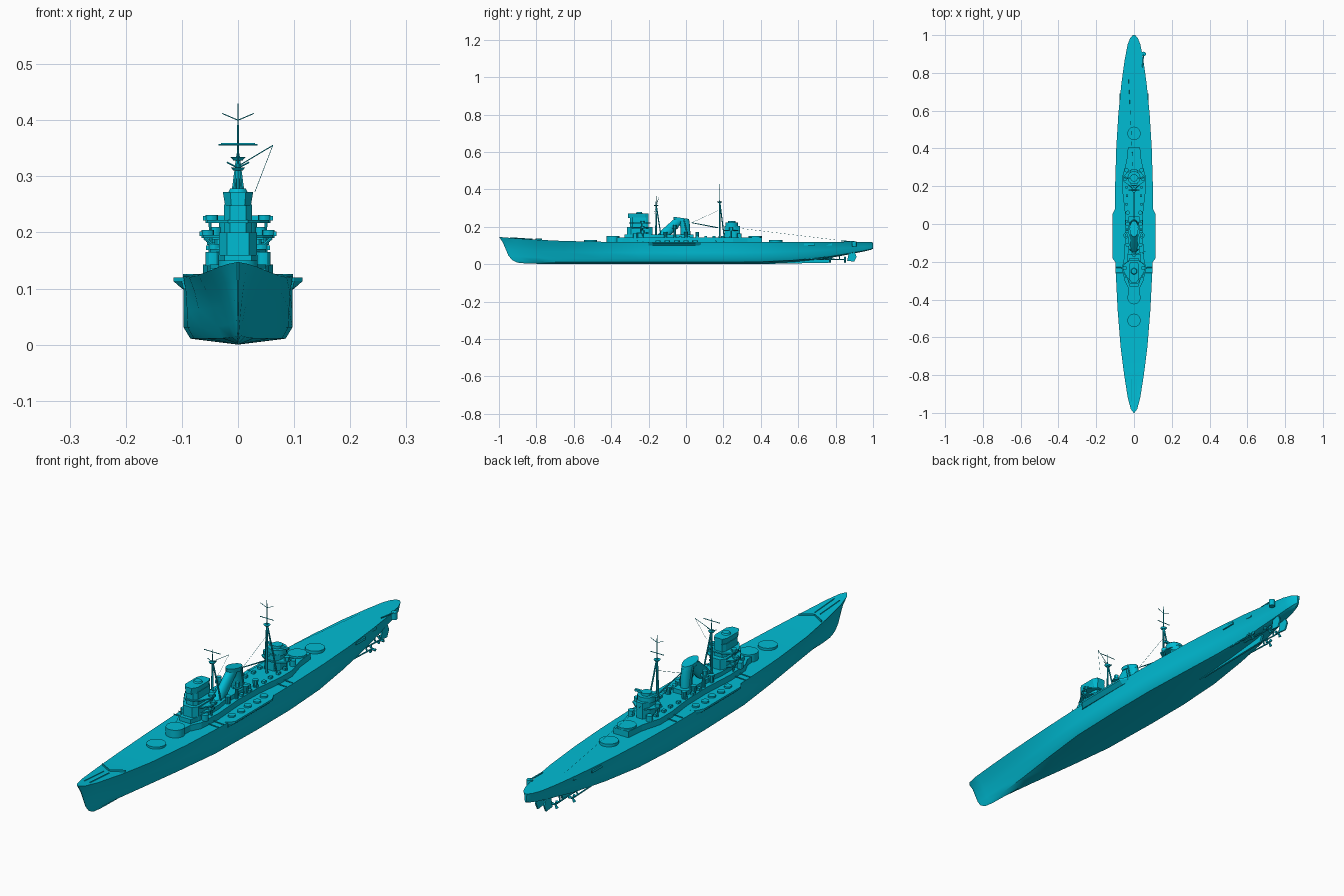
import bpy
import bmesh
import math
from mathutils import Vector

cube = bpy.data.objects.get("Cube")
if cube:
    bpy.data.objects.remove(cube, do_unlink=True)

CYAN = (0.0, 0.503, 0.658, 1.0)
paint = bpy.data.materials.new("cyan_paint")
paint.use_nodes = True
paint.diffuse_color = CYAN
paint.node_tree.nodes["Principled BSDF"].inputs["Base Color"].default_value = CYAN
made = []


def finish(name, bm, smooth=False):
    """Turn a bmesh into a painted object."""
    bmesh.ops.recalc_face_normals(bm, faces=bm.faces)
    mesh = bpy.data.meshes.new(name)
    bm.to_mesh(mesh)
    bm.free()
    mesh.materials.append(paint)
    obj = bpy.data.objects.new(name, mesh)
    bpy.context.collection.objects.link(obj)
    if smooth:
        made.append(obj)
    return obj


def loft(name, rings, smooth=False):
    """Skin a list of closed rings and cap both ends."""
    bm = bmesh.new()
    loops = [[bm.verts.new(p) for p in ring] for ring in rings]
    for a, b in zip(loops, loops[1:]):
        for i in range(len(a)):
            j = (i + 1) % len(a)
            bm.faces.new((a[i], a[j], b[j], b[i]))
    bm.faces.new(loops[0])
    bm.faces.new(loops[-1])
    return finish(name, bm, smooth)


def prism(name, half, low, high, flare=1.0):
    """Extrude a plan outline, given as its +x half, between two heights."""
    plan = half + [(-x, y) for x, y in reversed(half)]
    return loft(name, [[(x * s, y, z) for x, y in plan]
                       for s, z in ((flare, low), (1.0, high))])


def box(name, x, y, low, high, width, length):
    plan = [(-1, -1), (1, -1), (1, 1), (-1, 1)]
    return loft(name, [[(x + i * width / 2, y + j * length / 2, z) for i, j in plan]
                       for z in (low, high)])


def drum(name, x, y, low, high, radius, top=None, sides=24, stretch=1.0):
    top = radius if top is None else top
    turn = [math.tau * i / sides for i in range(sides)]
    return loft(name, [[(x + r * math.cos(t), y + r * stretch * math.sin(t), z) for t in turn]
                       for r, z in ((radius, low), (top, high))], True)


def rod(name, start, end, radius, tip=None, sides=6):
    a, b = Vector(start), Vector(end)
    bm = bmesh.new()
    bmesh.ops.create_cone(bm, cap_ends=True, segments=sides, radius1=radius,
                          radius2=tip or radius, depth=(b - a).length)
    spin = Vector((0, 0, 1)).rotation_difference(b - a)
    bmesh.ops.rotate(bm, verts=bm.verts, matrix=spin.to_matrix())
    bmesh.ops.translate(bm, verts=bm.verts, vec=(a + b) / 2)
    return finish(name, bm)


SIDES = (("left", 1), ("right", -1))

# Hull stations: y, deck half width, deck height, keel height, lower fullness
stations = [
    (-1, .002, .147, .012, .1), (-.98, .017, .144, .008, .1), (-.92, .033, .139, .004, .15),
    (-.8, .052, .131, .002, .25), (-.65, .071, .124, 0, .45), (-.45, .087, .12, 0, .74),
    (-.25, .097, .119, 0, .95), (0, .1, .119, 0, 1), (.2, .1, .119, 0, 1),
    (.4, .094, .119, .002, .94), (.58, .083, .119, .012, .8), (.75, .066, .119, .03, .68),
    (.87, .049, .118, .052, .62), (.95, .034, .118, .068, .6), (.985, .02, .118, .076, .6),
    (1, .006, .117, .082, .6)]
# Section levels: height share, stem rake
levels = [(1, 0), (.78, .02), (.52, .035), (.26, .05), (.09, .068)]
rings = []
for y, wide, deck, keel, full in stations:
    bow = max(0, (-y - .75) * 4)
    half = []
    for height, rake in levels:
        ease = height ** 1.6
        w = wide * (full + (1 - full) * ease) * (1 if height > .1 else .85)
        if .1 < height < .9:
            w *= .97
        half.append((w, y + rake * bow, keel + (deck - keel) * height))
    keel_point = (0, y + .09 * bow, keel)
    rings.append(half + [keel_point] + [(-x, v, z) for x, v, z in reversed(half)])
loft("hull", rings, True)

# Keel fin under the stern
loft("stern_skeg", [[(x, .4, .001), (x, .77, .008), (x, .785, .04), (x, .4, .02)]
                    for x in (-.004, .004)])

# Side galleries, breakwater and stern fittings
for side, s in SIDES:
    loft(side + "_gallery", [[(s * x, y, z) for x, y in
                             ((.08, -.21), (inner, -.2), (outer, -.18), (outer, .05),
                              (inner, .08), (.08, .09))]
                            for inner, outer, z in ((.097, .099, .099), (.1, .115, .113),
                                                    (.1, .115, .12))])
    loft(side + "_breakwater", [[(0, -.805, z), (s * .05, -.775, z),
                                (s * .05, -.771, z), (0, -.801, z)] for z in (.126, .137)])
    rod(side + "_anchor_chain", (s * .012, -.94, .142), (s * .012, -.82, .134), .002)
    for n, y in enumerate((.66, .75, .83)):
        edge = .077 - .2 * max(0, y - .66)
        box(side + "_boat_port_%d" % n, s * (edge - .004), y, .1, .11, .006, .06)
    for n, (x, y) in enumerate(((.025, .7), (.045, .62))):
        rod(side + "_shaft_%d" % n, (s * x, y, .03), (s * x, y + .15, .024), .003)
        rod(side + "_strut_%d" % n, (s * x, y + .12, .025), (s * x * .7, y + .12, .065), .003)
        for blade in range(3):
            t = math.tau * blade / 3
            hub = Vector((s * x, y + .15, .024))
            rod(side + "_propeller_blade", hub,
                hub + Vector((math.cos(t), 0, math.sin(t))) * .016, .003, .006)
    loft(side + "_rudder", [[(s * .018 + dx, y, z) for y, z in
                            ((.862, .018), (.9, .014), (.912, .04), (.9, .07), (.872, .07))]
                           for dx in (-.003, .003)])
drum("stern_crane_base", .051, .9, .095, .122, .012)
rod("stern_crane", (.051, .9, .12), (.045, .83, .124), .003)

# Barbettes
for name, y, top in (("fore_low", -.51, .13), ("fore_high", -.39, .15),
                     ("aft_high", .37, .15), ("aft_low", .48, .13)):
    drum(name + "_barbette", 0, y, .115, top, .035, sides=32)

# Deckhouse
prism("deckhouse", [(.026, -.4), (.03, -.34), (.05, -.3), (.055, -.2), (.046, -.06), (.048, .06),
                    (.062, .18), (.062, .25), (.04, .33), (.032, .405)], .115, .143)
prism("upper_deckhouse", [(.024, -.33), (.035, -.29), (.035, -.17), (.028, -.12), (.028, .04)],
      .14, .16)
for side, s in SIDES:
    for n in range(5):
        y = -.15 + n * .05
        drum(side + "_gun_tub_%d" % n, s * (.084 if n % 2 else .078), y, .115, .126, .014, sides=16)
    for n in range(7):
        box(side + "_locker_%d" % n, s * (.037 + .003 * (n % 2)), -.03 + n * .045,
            .14, .152, .012, .014)
    for n, y in enumerate((.16, .2, -.23, -.26)):
        rod(side + "_boat_boom_%d" % n, (s * .055, y, .124), (s * .098, y, .122), .002)

# Bridge tower
prism("bridge_base", [(.02, -.315), (.034, -.295), (.034, -.2), (.022, -.18)], .14, .2)
prism("bridge_mid", [(.014, -.3), (.025, -.285), (.025, -.215), (.018, -.2)], .2, .25)
prism("bridge_top", [(.014, -.31), (.027, -.29), (.027, -.22), (.018, -.2)], .248, .272, .85)
drum("bridge_director", 0, -.25, .27, .278, .018, .014)
for n, (z, reach) in enumerate(((.165, .05), (.19, .062), (.217, .055))):
    prism("bridge_wing_%d" % n, [(.018, -.305), (reach * .7, -.28), (reach, -.25),
                                 (reach, -.215), (.02, -.19)], z, z + .005)
    for side, s in SIDES:
        drum(side + "_bridge_mount_%d" % n, s * (reach - .008), -.233, z, z + .014, .011, sides=12)
        box(side + "_bridge_sight_%d" % n, s * reach, -.233, z + .004, z + .012, .014, .01)
for side, s in SIDES:
    rod(side + "_bridge_leg", (s * .045, -.23, .14), (s * .05, -.235, .217), .003)
    rod(side + "_wing_brace", (s * .03, -.24, .165), (s * .06, -.24, .19), .003)
    drum(side + "_bridge_gun_tower", s * .045, -.27, .14, .165, .013, sides=12)


def tripod(name, y, foot, head, tip, spread):
    """Three legged mast with a pole, a lookout and a yard."""
    for side, s in SIDES:
        rod(name + "_leg_" + side, (s * spread, y + .025, foot), (0, y, head), .003)
    rod(name + "_post", (0, y, foot), (0, y, head), .005, .003)
    rod(name + "_pole", (0, y, head), (0, y, tip), .002, .0012)
    drum(name + "_lookout", 0, y, head - .012, head - .006, .008, .013, 12)


tripod("foremast", -.16, .16, .322, .365, .02)
tripod("mainmast", .18, .14, .34, .43, .026)
rod("foremast_yard", (-.035, -.16, .356), (.035, -.16, .356), .0014)
rod("foremast_arm", (0, -.16, .318), (.062, -.145, .355), .001)
rod("mainmast_yard", (-.03, .18, .358), (.03, .18, .358), .0014)
for side, s in SIDES:
    rod(side + "_mast_aerial", (0, .18, .4), (s * .028, .18, .412), .001)
    rod(side + "_foremast_spar", (0, -.16, .315), (s * .02, -.16, .325), .0015)

# Funnel: upright rear stack joined by a slanted forward trunk


def trunk(name, path, wide):
    """Rounded duct through (y, z, length) steps."""
    turn = [math.tau * i / 20 for i in range(20)]
    loft(name, [[(wide * math.cos(t), y + length * math.sin(t), z + tilt * math.sin(t))
                 for t in turn] for y, z, length, tilt in path], True)


trunk("rear_funnel", [(-.002, .14, .026, 0), (-.004, .2, .026, 0), (-.012, .236, .03, -.006)], .02)
trunk("front_funnel", [(-.125, .15, .032, 0), (-.1, .175, .03, -.008), (-.035, .238, .024, -.008)],
      .018)
trunk("funnel_cap", [(-.023, .232, .042, -.006), (-.026, .248, .042, -.006)], .023)
for side, s in SIDES:
    rod(side + "_steam_pipe", (s * .022, .01, .15), (s * .022, -.012, .24), .003)
    drum(side + "_searchlight_base", s * .036, -.06, .14, .19, .006, sides=10)
    drum(side + "_searchlight_deck", s * .04, -.06, .187, .192, .016, sides=16)
    drum(side + "_searchlight", s * .04, -.06, .192, .21, .009, sides=12)
    for n, y in enumerate((-.11, 0, .06)):
        drum(side + "_ventilator_%d" % n, s * .034, y, .14, .172, .008, .011, 10)

# Aft control tower
prism("aft_tower", [(.014, .205), (.026, .225), (.026, .265), (.014, .29)], .14, .205)
drum("aft_tower_drum", 0, .245, .2, .222, .034, sides=20)
drum("aft_director", 0, .245, .222, .232, .02, sides=16)
box("aft_rangefinder", 0, .245, .222, .23, .1, .01)
prism("aft_platform", [(.02, .2), (.055, .225), (.055, .255), (.02, .285)], .178, .183)
for side, s in SIDES:
    drum(side + "_aft_mount", s * .046, .24, .183, .197, .011, sides=12)
    rod(side + "_aft_leg", (s * .045, .24, .14), (s * .045, .24, .18), .003)
    drum(side + "_aft_gun_tower", s * .04, .285, .14, .165, .012, sides=12)

# Boat crane and aerial wires
rod("crane_boom", (0, .17, .195), (0, .03, .222), .003, .002)
rod("crane_stay", (0, .18, .29), (0, .03, .222), .0006, sides=4)
rod("aft_aerial", (0, .18, .205), (-.03, .8, .13), .0005, sides=4)
rod("fore_aerial", (.062, -.145, .355), (.03, -.17, .272), .0005, sides=4)

# Soft shading on round parts
bpy.ops.object.select_all(action='DESELECT')
for obj in made:
    obj.select_set(True)
bpy.context.view_layer.objects.active = made[0]
bpy.ops.object.shade_smooth_by_angle(angle=math.radians(30))
